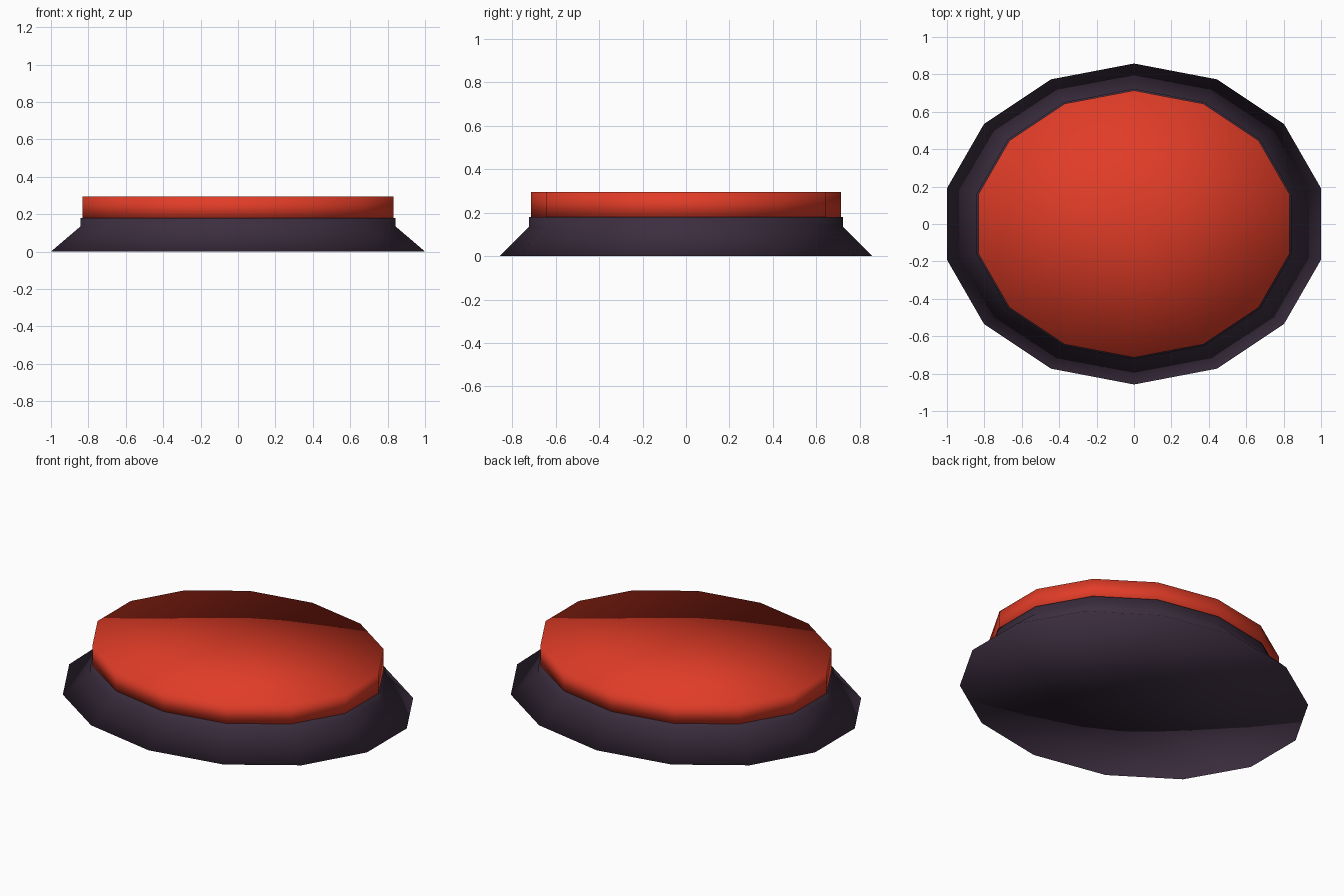
import bpy, bmesh, math

if "Cube" in bpy.data.objects:
    bpy.data.objects.remove(bpy.data.objects["Cube"])

SIDES = 14
RX, RY = 1.0257, 0.858   # corner radii of the outer oval


def material(name, rgb):
    m = bpy.data.materials.new(name)
    m.diffuse_color = (*rgb, 1)
    m.use_nodes = True
    m.node_tree.nodes["Principled BSDF"].inputs["Base Color"].default_value = m.diffuse_color
    return m


def oval_stack(name, profile, mat):
    """Stack of 14-sided oval rings (scale, z), closed by flat fan caps, fully smooth."""
    bm = bmesh.new()
    rings = []
    for s, z in profile:
        rings.append([bm.verts.new((s * RX * math.sin(math.tau * i / SIDES),
                                    s * RY * math.cos(math.tau * i / SIDES), z))
                      for i in range(SIDES)])
    bottom = bm.verts.new((0, 0, profile[0][1]))
    top = bm.verts.new((0, 0, profile[-1][1]))
    for i in range(SIDES):
        j = (i + 1) % SIDES
        for a, b in zip(rings, rings[1:]):
            bm.faces.new((a[i], a[j], b[j], b[i]))
        bm.faces.new((bottom, rings[0][j], rings[0][i]))
        bm.faces.new((top, rings[-1][i], rings[-1][j]))
    bmesh.ops.recalc_face_normals(bm, faces=bm.faces[:])
    for f in bm.faces:
        f.smooth = True
    me = bpy.data.meshes.new(name)
    bm.to_mesh(me)
    bm.free()
    me.materials.append(mat)
    ob = bpy.data.objects.new(name, me)
    bpy.context.collection.objects.link(ob)
    return ob


# Dark flared base with a short upright collar
oval_stack("base", [(1.0, 0.0), (0.842, 0.135), (0.842, 0.18)],
           material("dark_purple", (0.045, 0.027, 0.05)))

# Red push cap seated in the collar
oval_stack("button_cap", [(0.832, 0.17), (0.832, 0.295)],
           material("red", (0.75, 0.045, 0.02)))
